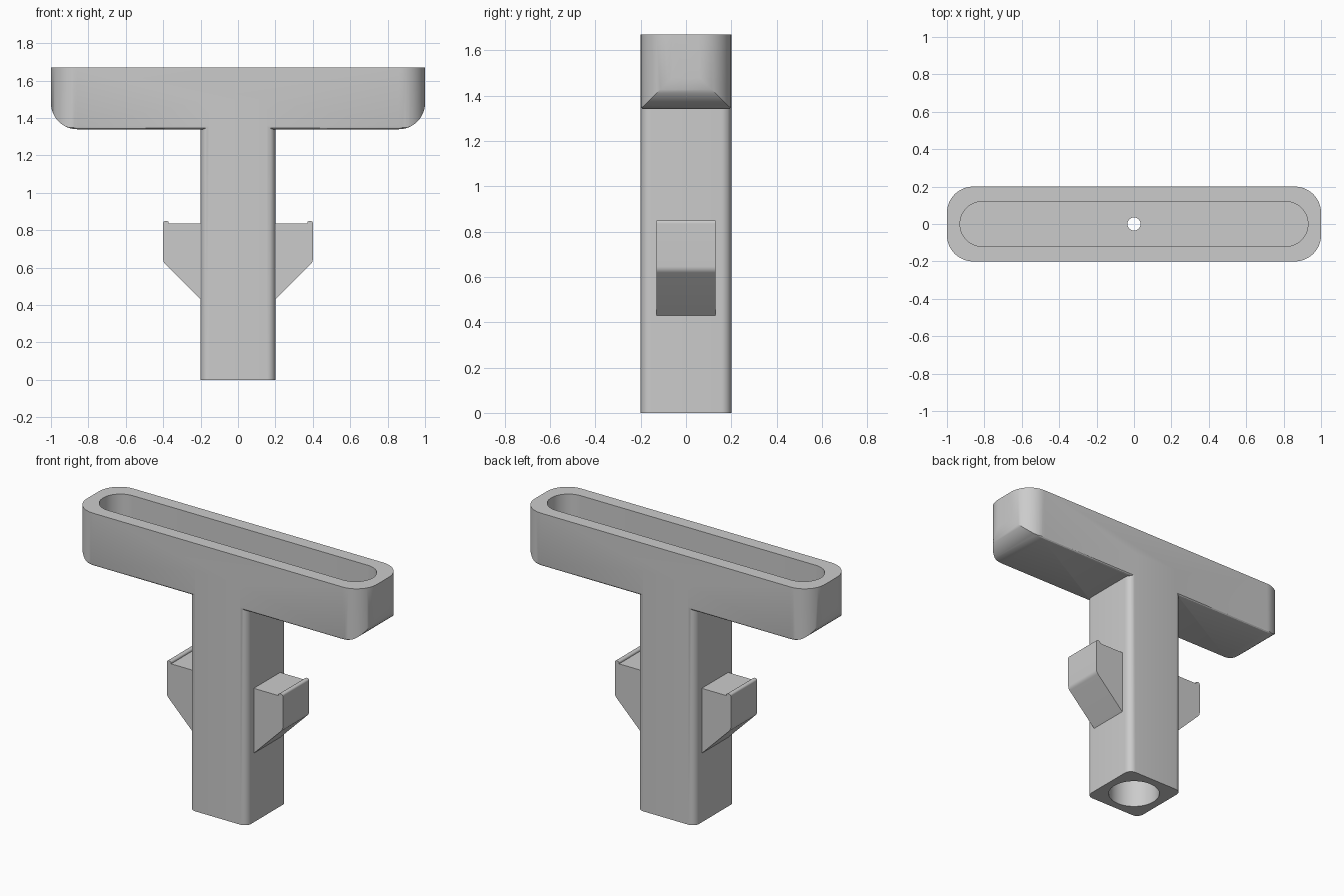
import bpy, bmesh
from math import sin, cos, pi
from mathutils import Vector

cube = bpy.data.objects.get("Cube")
if cube:
    bpy.data.objects.remove(cube, do_unlink=True)

grey = bpy.data.materials.new("plain_grey")
grey.use_nodes = True
grey.diffuse_color = (0.6, 0.6, 0.6, 1)
grey.node_tree.nodes["Principled BSDF"].inputs["Base Color"].default_value = (0.6, 0.6, 0.6, 1)


def rounded(corners, steps=10):
    """Round each (x, y, radius) corner of a counter-clockwise convex outline."""
    pts = []
    for i, (x, y, r) in enumerate(corners):
        p = Vector((x, y))
        a = (Vector(corners[i - 1][:2]) - p).normalized()
        b = (Vector(corners[(i + 1) % len(corners)][:2]) - p).normalized()
        if r == 0:
            pts.append(p)
            continue
        half = a.angle(b) / 2
        centre = p + (a + b).normalized() * (r / sin(half))
        sweep = pi - 2 * half
        start = (p + a * (r * cos(half) / sin(half))) - centre
        for k in range(steps + 1):
            t = sweep * k / steps
            pts.append(centre + Vector((start.x * cos(t) - start.y * sin(t),
                                        start.x * sin(t) + start.y * cos(t))))
    return pts


def box_outline(hx, hy, r, steps=10):
    return rounded([(-hx, -hy, r), (hx, -hy, r), (hx, hy, r), (-hx, hy, r)], steps)


def prism(name, outline, lo, hi, axis="z", soften=None):
    """Extrude an outline along z, or an x-z outline along y."""
    bm = bmesh.new()
    place = (lambda p: (p.x, p.y, lo)) if axis == "z" else (lambda p: (p.x, lo, p.y))
    face = bm.faces.new([bm.verts.new(place(p)) for p in outline])
    moved = bmesh.ops.extrude_face_region(bm, geom=[face])["geom"]
    shift = (0, 0, hi - lo) if axis == "z" else (0, hi - lo, 0)
    bmesh.ops.translate(bm, vec=shift, verts=[v for v in moved if isinstance(v, bmesh.types.BMVert)])
    bmesh.ops.recalc_face_normals(bm, faces=bm.faces)
    if soften:
        edges = [e for e in bm.edges if soften(*[v.co for v in e.verts])]
        bmesh.ops.bevel(bm, geom=edges, offset=0.015, segments=3, profile=0.5, affect="EDGES")
    mesh = bpy.data.meshes.new(name)
    bm.to_mesh(mesh)
    bm.free()
    mesh.materials.append(grey)
    obj = bpy.data.objects.new(name, mesh)
    bpy.context.collection.objects.link(obj)
    return obj


def combine(target, tool, operation):
    mod = target.modifiers.new("combine", "BOOLEAN")
    mod.operation, mod.object, mod.solver = operation, tool, "EXACT"
    bpy.context.view_layer.update()
    done = target.evaluated_get(bpy.context.evaluated_depsgraph_get())
    mesh = bpy.data.meshes.new_from_object(done)
    target.modifiers.clear()
    target.data = mesh
    bpy.data.objects.remove(tool, do_unlink=True)


def circle(r, n=48):
    return [Vector((r * cos(2 * pi * i / n), r * sin(2 * pi * i / n))) for i in range(n)]


# Crossbar: front profile with rounded lower corners, trimmed by the rounded plan
TOP, UNDER = 1.67, 1.34
profile = rounded([(-1, UNDER, 0.14), (1, UNDER, 0.14), (1, TOP, 0), (-1, TOP, 0)], 12)
body = prism("t_shaped_body", profile, -0.2, 0.2, "y",
             lambda a, b: abs(a.y - b.y) < 0.001 and max(a.z, b.z) < UNDER + 0.141)
combine(body, prism("plan_trim", box_outline(1, 0.2, 0.14, 12), 1.2, 1.8), "INTERSECT")

# Square post with softened corners
combine(body, prism("post", box_outline(0.2, 0.2, 0.045, 8), 0, 1.5), "UNION")

# Long slot, lower bore and the narrow hole joining them
combine(body, prism("slot", box_outline(0.93, 0.12, 0.119, 14), 1.42, 1.8), "DIFFERENCE")
combine(body, prism("bore", circle(0.15), -0.1, 1.25), "DIFFERENCE")
combine(body, prism("pin_hole", circle(0.035, 32), 1.2, 1.5), "DIFFERENCE")

# Side catches with a sloping underside and a small raised lip
parts = [body]
for side, sign in (("left", 1), ("right", -1)):
    outline = rounded([(0.19, 0.42, 0), (0.2, 0.43, 0), (0.4, 0.63, 0.04), (0.4, 0.835, 0), (0.19, 0.835, 0)], 6)
    lip = rounded([(0.37, 0.825, 0), (0.4, 0.825, 0), (0.4, 0.85, 0.012), (0.37, 0.85, 0.012)], 5)
    for name, pts in (("catch", outline), ("catch_lip", lip)):
        pts = [Vector((p.x * sign, p.y)) for p in pts]
        parts.append(prism(side + "_" + name, pts, -0.13, 0.13, "y"))

# Smooth the rounded faces while keeping hard edges crisp
bpy.ops.object.select_all(action="DESELECT")
for obj in parts:
    obj.select_set(True)
bpy.context.view_layer.objects.active = body
bpy.ops.object.shade_smooth_by_angle(angle=0.52)
